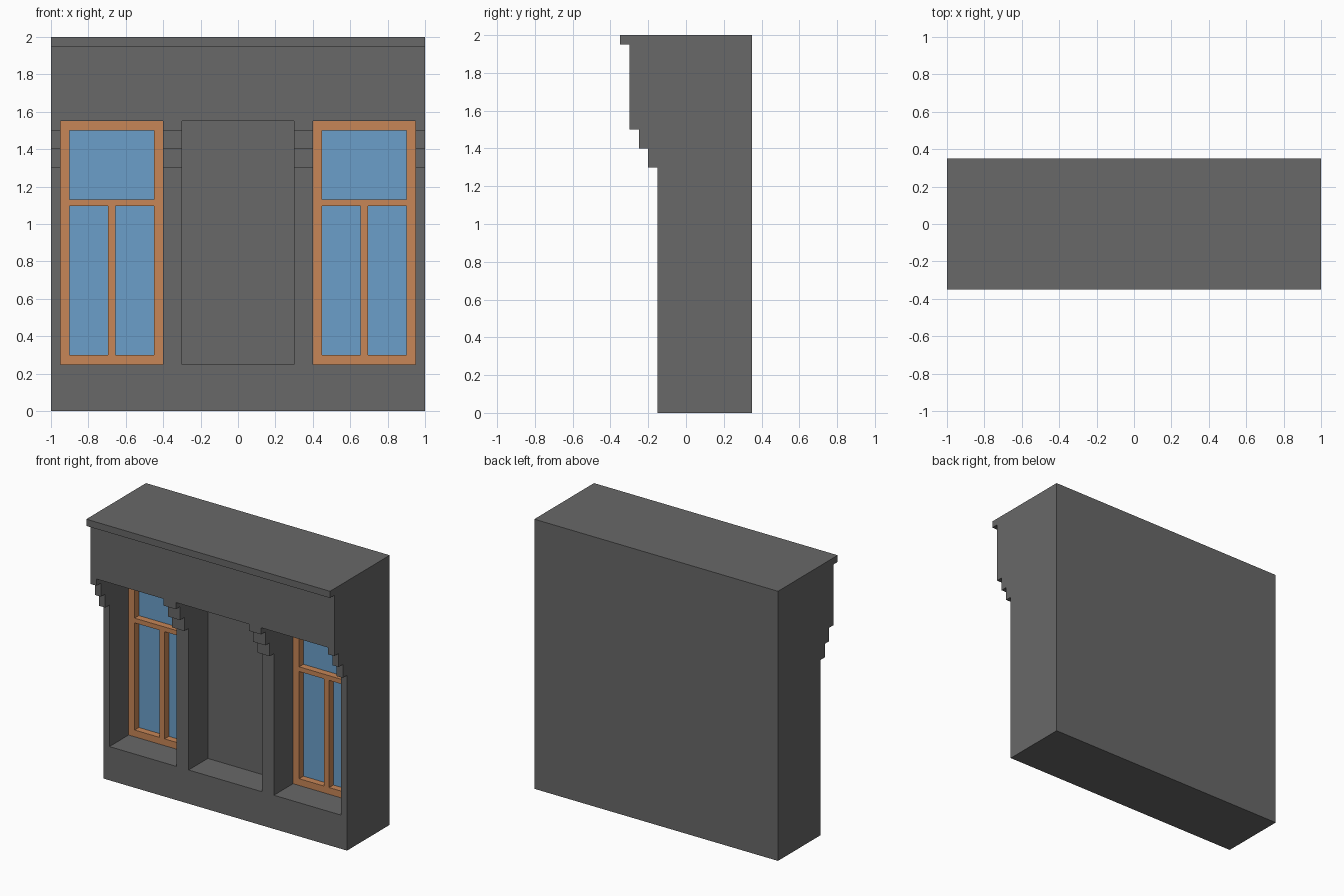
import bpy
import bmesh

cube = bpy.data.objects.get("Cube")
if cube:
    bpy.data.objects.remove(cube, do_unlink=True)


def material(name, colour):
    mat = bpy.data.materials.new(name)
    mat.use_nodes = True
    mat.diffuse_color = (*colour, 1)
    bsdf = next(n for n in mat.node_tree.nodes if n.type == "BSDF_PRINCIPLED")
    bsdf.inputs["Base Color"].default_value = (*colour, 1)
    return mat


STONE = material("grey stone", (0.138, 0.138, 0.138))
WOOD = material("orange wood", (0.57, 0.24, 0.095))
GLASS = material("blue glass", (0.147, 0.347, 0.59))


def prism(name, profile, x0, x1, mat):
    """Extrude a (y, z) profile along x."""
    bm = bmesh.new()
    face = bm.faces.new([bm.verts.new((x0, y, z)) for y, z in profile])
    extruded = bmesh.ops.extrude_face_region(bm, geom=[face])["geom"]
    verts = [v for v in extruded if isinstance(v, bmesh.types.BMVert)]
    bmesh.ops.translate(bm, verts=verts, vec=(x1 - x0, 0, 0))
    bmesh.ops.recalc_face_normals(bm, faces=bm.faces)
    mesh = bpy.data.meshes.new(name)
    bm.to_mesh(mesh)
    bm.free()
    mesh.materials.append(mat)
    obj = bpy.data.objects.new(name, mesh)
    bpy.context.collection.objects.link(obj)
    return obj


def box(name, x, y, z, mat):
    profile = [(y[0], z[0]), (y[1], z[0]), (y[1], z[1]), (y[0], z[1])]
    return prism(name, profile, min(x), max(x), mat)


def cut(obj, x, y, z):
    """Carve a box-shaped opening out of an object."""
    cutter = box("opening_cutter", x, y, z, obj.data.materials[0])
    cutter.hide_render = True
    mod = obj.modifiers.new("opening", "BOOLEAN")
    mod.operation = "DIFFERENCE"
    mod.solver = "EXACT"
    mod.object = cutter
    bpy.context.view_layer.objects.active = obj
    bpy.ops.object.modifier_apply(modifier=mod.name)
    bpy.data.objects.remove(cutter, do_unlink=True)


# Wall with stepped corbels, overhanging upper band and thin cornice
FRONT, BACK = -0.15, 0.35
steps = [(-0.2, 1.3), (-0.25, 1.4), (-0.3, 1.5), (-0.35, 1.95)]
profile = [(BACK, 0), (FRONT, 0)]
for y, z in steps:
    profile += [(profile[-1][0], z), (y, z)]
profile += [(-0.35, 2), (BACK, 2)]
wall = prism("wall", profile, -1, 1, STONE)

# Blind niche in the middle, window recesses on both sides
SILL, HEAD = 0.25, 1.55
FRAME, PANE = 0.075, 0.125
cut(wall, (-0.3, 0.3), (-0.5, FRAME), (SILL, HEAD))

for side, s in (("left", 1), ("right", -1)):
    outer = (s * 0.4, s * 0.95)
    cut(wall, outer, (-0.5, PANE + 0.005), (SILL, HEAD))

    # Wooden frame with a wide top light and two tall casements
    frame = box(side + "_window_frame", outer, (FRAME, PANE), (SILL, HEAD), WOOD)
    for x0, x1, z0, z1 in ((0.45, 0.9, 1.13, 1.5),
                           (0.45, 0.655, 0.3, 1.095),
                           (0.695, 0.9, 0.3, 1.095)):
        cut(frame, (s * x0, s * x1), (0, 0.2), (z0, z1))

    # Glass sheet behind the frame
    box(side + "_window_glass", outer, (PANE, PANE + 0.005), (SILL, HEAD), GLASS)
